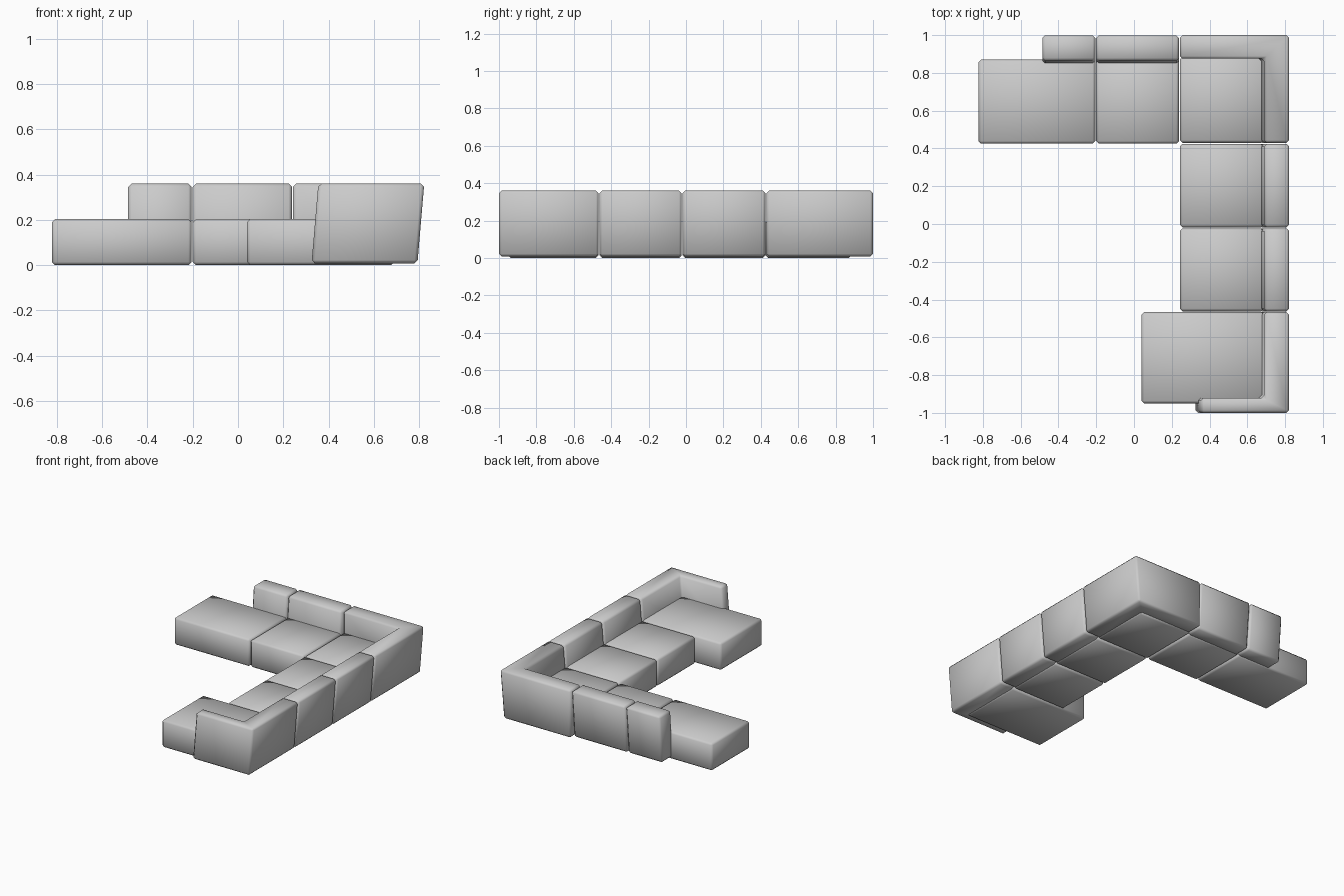
import bpy
import bmesh

cube = bpy.data.objects.get("Cube")
if cube:
    bpy.data.objects.remove(cube, do_unlink=True)

# One upholstery colour
fabric = bpy.data.materials.new("grey fabric")
fabric.use_nodes = True
grey = (0.6, 0.6, 0.6, 1)
fabric.diffuse_color = grey
fabric.node_tree.nodes["Principled BSDF"].inputs["Base Color"].default_value = grey

SEAT_TOP, BACK_TOP, BACK_BASE = 0.203, 0.36, 0.008
LEAN = 0.03


def cushion(name, outline, z0, z1, lean=None, bevel=0.014):
    """Extrude a plan outline; lean(x, y) gives the inward shift of its base."""
    bm = bmesh.new()
    top = [bm.verts.new((x, y, z1)) for x, y in outline]
    base = []
    for x, y in outline:
        dx, dy = lean(x, y) if lean else (0, 0)
        base.append(bm.verts.new((x + dx, y + dy, z0)))
    bm.faces.new(top)
    bm.faces.new(base[::-1])
    n = len(outline)
    for i in range(n):
        j = (i + 1) % n
        bm.faces.new((top[i], base[i], base[j], top[j]))
    bmesh.ops.recalc_face_normals(bm, faces=bm.faces[:])
    for f in bm.faces:
        f.smooth = True
    mesh = bpy.data.meshes.new(name)
    bm.to_mesh(mesh)
    bm.free()
    mesh.materials.append(fabric)
    ob = bpy.data.objects.new(name, mesh)
    bpy.context.collection.objects.link(ob)
    mod = ob.modifiers.new("soft edges", "BEVEL")
    mod.width = bevel
    mod.segments = 1
    mod.limit_method = "ANGLE"
    return ob


def rect(x0, x1, y0, y1):
    return [(x0, y0), (x1, y0), (x1, y1), (x0, y1)]


# Seats
seats = {
    "chaise_seat": (-0.823, -0.205, 0.425, 0.87),
    "rear_seat": (-0.2, 0.238, 0.425, 0.87),
    "corner_seat": (0.243, 0.685, 0.43, 0.885),
    "side_seat_rear": (0.243, 0.685, -0.018, 0.424),
    "side_seat_front": (0.243, 0.685, -0.462, -0.023),
    "end_seat": (0.04, 0.69, -0.95, -0.467),
}
for name, box in seats.items():
    cushion(name, rect(*box), 0, SEAT_TOP)

# Straight backrests, leaning outward
for name, x0, x1 in (("chaise_back", -0.485, -0.205), ("rear_back", -0.2, 0.238)):
    cushion(name, rect(x0, x1, 0.865, 1), BACK_BASE, BACK_TOP,
            lambda x, y: (0, -LEAN))
for name, y0, y1 in (("side_back_rear", -0.018, 0.424), ("side_back_front", -0.462, -0.023)):
    cushion(name, rect(0.69, 0.823, y0, y1), BACK_BASE, BACK_TOP,
            lambda x, y: (-LEAN, 0))

# L-shaped corner backrest
cushion("corner_back",
        [(0.243, 1), (0.243, 0.875), (0.69, 0.875), (0.69, 0.43), (0.823, 0.43), (0.823, 1)],
        BACK_BASE, BACK_TOP, lambda x, y: (-LEAN if x > 0.5 else 0, 0))

# L-shaped end backrest with the front arm
cushion("end_back_and_arm",
        [(0.355, -1), (0.823, -1), (0.823, -0.467), (0.69, -0.467), (0.69, -0.92), (0.355, -0.92)],
        BACK_BASE, BACK_TOP, lambda x, y: (-LEAN, 0))
